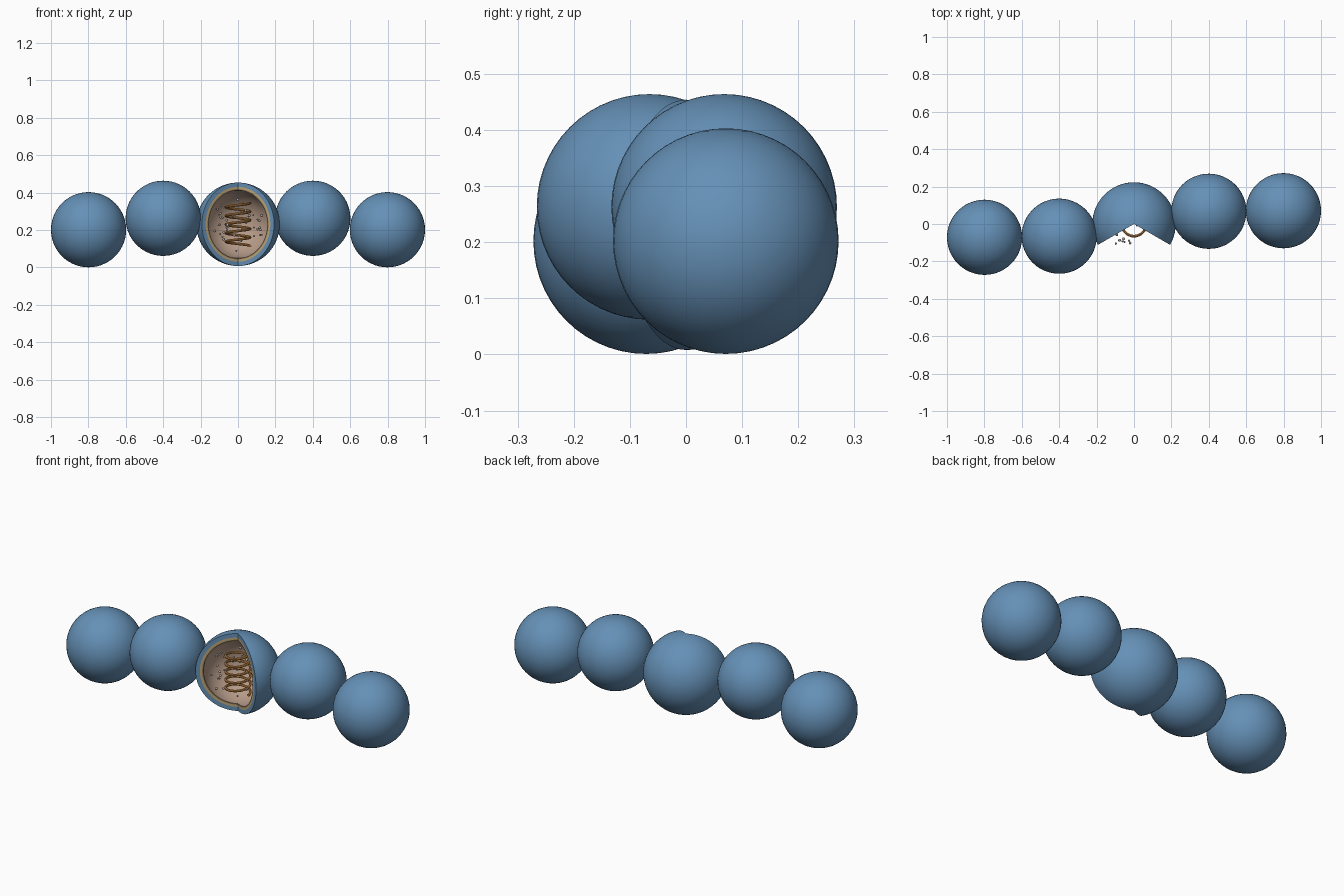
import bpy, bmesh, math, random
from mathutils import Vector

if "Cube" in bpy.data.objects:
    bpy.data.objects.remove(bpy.data.objects["Cube"])

random.seed(4)


def mat(name, c):
    m = bpy.data.materials.new(name)
    m.diffuse_color = (*c, 1)
    m.use_nodes = True
    m.node_tree.nodes["Principled BSDF"].inputs["Base Color"].default_value = m.diffuse_color
    return m


BLUE = mat("wall blue", (0.13, 0.28, 0.47))
TAN = mat("layer tan", (0.50, 0.38, 0.19))
BROWN = mat("membrane brown", (0.24, 0.17, 0.09))
PINK = mat("interior beige", (0.47, 0.33, 0.25))
ORANGE = mat("coil orange", (0.63, 0.28, 0.07))
GREY = mat("granule grey", (0.45, 0.39, 0.35))
C = Vector((0, 0, 0.231))


def finish(name, bm, *mats):
    me = bpy.data.meshes.new(name)
    bm.to_mesh(me)
    bm.free()
    ob = bpy.data.objects.new(name, me)
    bpy.context.collection.objects.link(ob)
    for m in mats:
        me.materials.append(m)
    bpy.ops.object.select_all(action='DESELECT')
    ob.select_set(True)
    bpy.context.view_layer.objects.active = ob
    bpy.ops.object.shade_smooth_by_angle(angle=math.radians(40))
    return ob


# Whole cells of the chain
for name, pos in (("cell_far_left", (-0.799, -0.071, 0.202)),
                  ("cell_left", (-0.4, -0.065, 0.263)),
                  ("cell_right", (0.4, 0.068, 0.263)),
                  ("cell_far_right", (0.799, 0.071, 0.202))):
    bm = bmesh.new()
    bmesh.ops.create_uvsphere(bm, u_segments=48, v_segments=28, radius=0.201)
    bmesh.ops.translate(bm, verts=bm.verts, vec=pos)
    finish(name, bm, BLUE)


# Shell with a 120 degree wedge open towards the front
def cut_shell(name, r_out, r_in, m_wall, m_inner, nu=40, nv=32):
    bm = bmesh.new()

    def surface(r):
        rows = []
        for i in range(nu + 1):
            a = math.radians(-30 + 240 * i / nu)
            rows.append([bm.verts.new(C + r * Vector((
                math.sin(t) * math.cos(a), math.sin(t) * math.sin(a), math.cos(t))))
                for t in (math.pi * j / nv for j in range(nv + 1))])
        return rows
    o, n = surface(r_out), surface(r_in)
    for j in range(nv):
        for i in range(nu):
            bm.faces.new((o[i][j], o[i][j + 1], o[i + 1][j + 1], o[i + 1][j]))
            f = bm.faces.new((n[i][j], n[i + 1][j], n[i + 1][j + 1], n[i][j + 1]))
            f.material_index = 1
        # flat cut faces
        bm.faces.new((o[0][j], n[0][j], n[0][j + 1], o[0][j + 1]))
        bm.faces.new((o[nu][j], o[nu][j + 1], n[nu][j + 1], n[nu][j]))
    bmesh.ops.remove_doubles(bm, verts=bm.verts, dist=1e-5)
    finish(name, bm, m_wall, m_inner)


cut_shell("outer_wall", 0.223, 0.200, BLUE, BLUE)
cut_shell("middle_layer", 0.200, 0.188, TAN, TAN)
cut_shell("inner_membrane", 0.188, 0.181, BROWN, PINK)

# Coiled strand along the middle
turns, steps, sides = 5, 180, 8
R, tube, z0, z1 = 0.065, 0.007, 0.115, 0.345
bm = bmesh.new()
rings = []
for i in range(steps + 1):
    t = i / steps
    a = 2 * math.pi * turns * t
    out = Vector((math.cos(a), math.sin(a), 0))
    p = out * R + Vector((0, 0, z0 + (z1 - z0) * t))
    tan = Vector((-math.sin(a) * R, math.cos(a) * R, (z1 - z0) / (2 * math.pi * turns))).normalized()
    up = tan.cross(out)
    rings.append([bm.verts.new(p + tube * (out * math.cos(b) + up * math.sin(b)))
                  for b in (2 * math.pi * k / sides for k in range(sides))])
for r0, r1 in zip(rings, rings[1:]):
    for k in range(sides):
        bm.faces.new((r0[k], r0[k - 1], r1[k - 1], r1[k]))
bm.faces.new(rings[0])
bm.faces.new(rings[-1])
bmesh.ops.recalc_face_normals(bm, faces=bm.faces)
finish("coiled_strand", bm, ORANGE)

# Small granules scattered inside the open cell
bm = bmesh.new()
count = 0
while count < 46:
    v = Vector([random.uniform(-0.15, 0.15) for _ in range(3)])
    if v.length > 0.15 or 0.05 < v.xy.length < 0.082 or v.y < -0.115:
        continue
    s = bmesh.ops.create_icosphere(bm, subdivisions=2, radius=random.uniform(0.005, 0.008))
    bmesh.ops.translate(bm, verts=s["verts"], vec=C + v)
    count += 1
finish("granules", bm, GREY)
